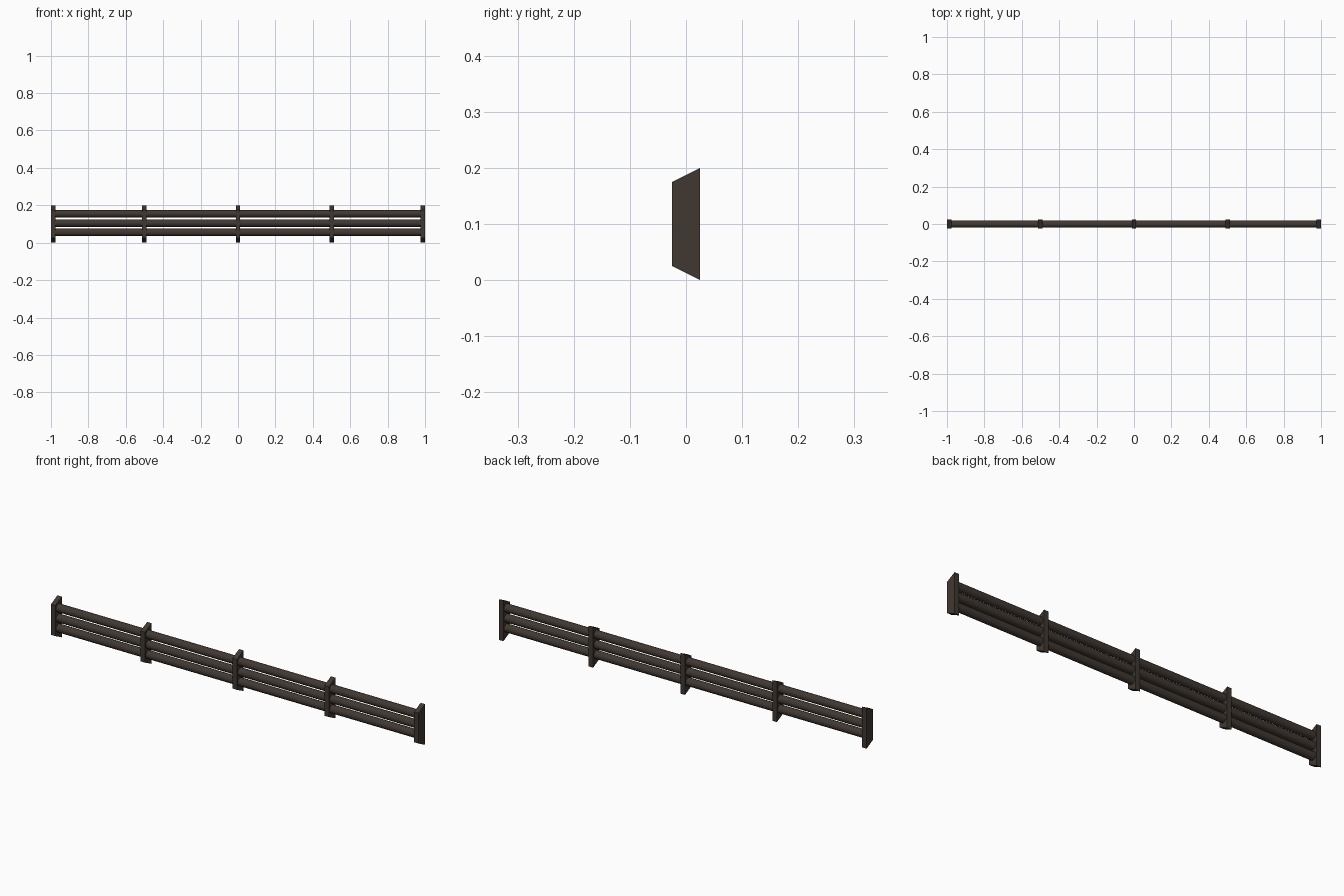
import bpy, bmesh, math
from mathutils import Matrix

if "Cube" in bpy.data.objects:
    bpy.data.objects.remove(bpy.data.objects["Cube"])

wood = bpy.data.materials.new("dark brown wood")
wood.diffuse_color = (0.052, 0.040, 0.031, 1)
wood.use_nodes = True
wood.node_tree.nodes["Principled BSDF"].inputs["Base Color"].default_value = wood.diffuse_color


def add_object(name, bm):
    bmesh.ops.recalc_face_normals(bm, faces=bm.faces)
    mesh = bpy.data.meshes.new(name)
    bm.to_mesh(mesh)
    bm.free()
    mesh.materials.append(wood)
    obj = bpy.data.objects.new(name, mesh)
    bpy.context.collection.objects.link(obj)
    return obj


# Post: wedge-ended side profile extruded along x
def post(x, width=0.024):
    profile = [(-0.025, 0.025), (0.025, 0.0), (0.025, 0.2), (-0.025, 0.175)]
    bm = bmesh.new()
    face = bm.faces.new([bm.verts.new((x - width / 2, y, z)) for y, z in profile])
    ext = bmesh.ops.extrude_face_region(bm, geom=[face])
    verts = [v for v in ext["geom"] if isinstance(v, bmesh.types.BMVert)]
    bmesh.ops.translate(bm, vec=(width, 0, 0), verts=verts)
    add_object("post", bm)


# Rail: round pole running the whole length
def rail(z, radius=0.02, length=1.97):
    bm = bmesh.new()
    bmesh.ops.create_cone(bm, cap_ends=True, segments=16, radius1=radius,
                          radius2=radius, depth=length,
                          matrix=Matrix.Translation((0, 0, z)) @ Matrix.Rotation(math.pi / 2, 4, 'Y'))
    for f in bm.faces:
        f.smooth = len(f.verts) == 4
    add_object("rail", bm)


for x in (-0.988, -0.5, 0.0, 0.5, 0.988):
    post(x)
for z in (0.056, 0.105, 0.155):
    rail(z)
